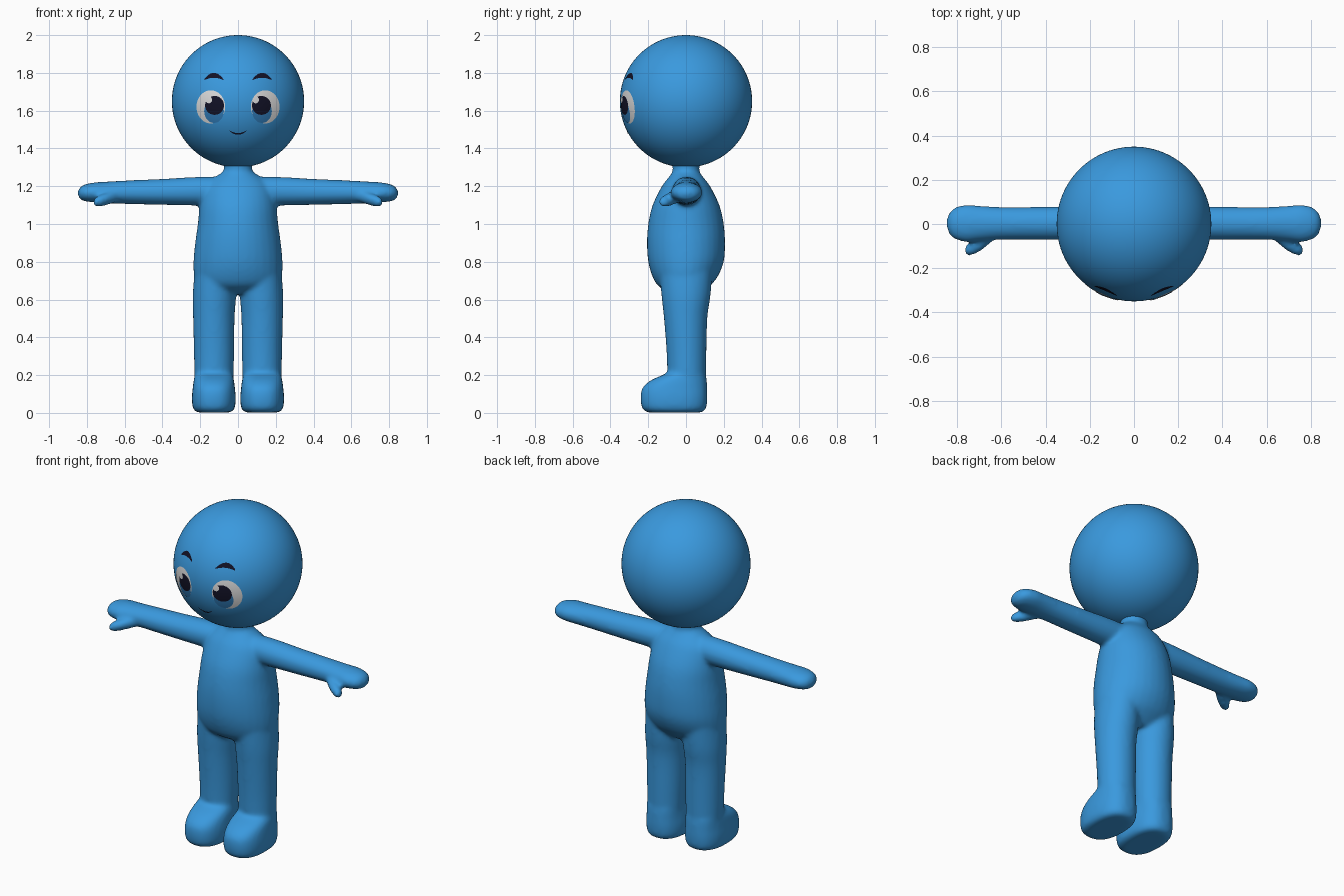
import bpy, bmesh, math
from mathutils import Vector

cube = bpy.data.objects.get("Cube")
if cube:
    bpy.data.objects.remove(cube, do_unlink=True)


def material(name, rgb):
    m = bpy.data.materials.new(name)
    m.use_nodes = True
    m.diffuse_color = (*rgb, 1)
    m.node_tree.nodes["Principled BSDF"].inputs["Base Color"].default_value = (*rgb, 1)
    return m


SKIN = material("sky blue skin", (0.042, 0.32, 0.73))
WHITE = material("eye white", (0.72, 0.72, 0.72))
IRIS = material("iris blue", (0.03, 0.2, 0.48))
DARK = material("dark ink", (0.006, 0.006, 0.02))

HEAD_R, HEAD_Z = 0.35, 1.65


def add_object(name, bm, mat):
    mesh = bpy.data.meshes.new(name)
    bmesh.ops.recalc_face_normals(bm, faces=bm.faces)
    bm.to_mesh(mesh)
    bm.free()
    mesh.materials.append(mat)
    mesh.shade_smooth()
    obj = bpy.data.objects.new(name, mesh)
    bpy.context.collection.objects.link(obj)
    return obj


def refine(keys, steps=4):
    """Smooth spline through the key rings."""
    keys = [Vector(k) for k in keys]
    out = []
    for i in range(len(keys) - 1):
        a, b = keys[max(i - 1, 0)], keys[i]
        c, d = keys[i + 1], keys[min(i + 2, len(keys) - 1)]
        for s in range(steps):
            t = s / steps
            out.append(b + (c - a) * (t / 2) + (2 * a - 5 * b + 4 * c - d) * (t * t / 2)
                       + (3 * b - a - 3 * c + d) * (t ** 3 / 2))
    return out + [keys[-1]]


def loft(bm, keys, place, power=1.0, sides=32):
    """Rings of (station, centre u, centre v, radius u, radius v)."""
    rings = []
    for st, cu, cv, ru, rv in refine(keys):
        ring = []
        for k in range(sides):
            a = math.tau * k / sides
            c, s = math.cos(a), math.sin(a)
            u = cu + ru * math.copysign(abs(c) ** power, c)
            v = cv + rv * math.copysign(abs(s) ** power, s)
            ring.append(bm.verts.new(place(st, u, v)))
        rings.append(ring)
    for r0, r1 in zip(rings, rings[1:]):
        for k in range(sides):
            n = (k + 1) % sides
            bm.faces.new((r0[k], r0[n], r1[n], r1[k]))
    bm.faces.new(rings[0])
    bm.faces.new(rings[-1])


# Body: torso, legs, feet, arms and thumbs fused into one smooth skin
body = bmesh.new()
loft(body, [(0.63, 0, 0, 0.13, 0.08), (0.67, 0, -0.01, 0.205, 0.135),
            (0.72, 0, -0.005, 0.232, 0.172), (0.8, 0, 0, 0.236, 0.2),
            (0.9, 0, 0, 0.227, 0.207), (1.0, 0, 0, 0.213, 0.2),
            (1.1, 0, 0, 0.202, 0.177), (1.2, 0, 0, 0.175, 0.128),
            (1.25, 0, 0, 0.12, 0.09), (1.285, 0, 0, 0.075, 0.07),
            (1.35, 0, 0, 0.085, 0.08)], lambda s, u, v: (u, v, s))

for side in (1, -1):
    upright = lambda s, u, v: (side * u, v, s)
    outward = lambda s, u, v: (side * s, u, v)
    # leg
    loft(body, [(0.05, 0.128, 0.005, 0.1, 0.1), (0.3, 0.127, 0.003, 0.106, 0.105),
                (0.5, 0.128, -0.002, 0.11, 0.115), (0.62, 0.125, 0, 0.115, 0.13),
                (0.75, 0.12, 0, 0.11, 0.14)], upright)
    # foot
    loft(body, [(0.002, 0.128, -0.06, 0.09, 0.145), (0.025, 0.128, -0.063, 0.111, 0.17),
                (0.08, 0.128, -0.064, 0.116, 0.177), (0.13, 0.128, -0.06, 0.112, 0.172),
                (0.17, 0.128, -0.04, 0.107, 0.15), (0.2, 0.128, -0.01, 0.1, 0.115),
                (0.215, 0.128, 0.005, 0.09, 0.09)], upright, 0.82)
    # arm and mitten hand
    loft(body, [(0.0, 0, 1.175, 0.075, 0.075), (0.2, 0.003, 1.174, 0.077, 0.076),
                (0.4, 0.003, 1.17, 0.075, 0.069), (0.6, 0.003, 1.168, 0.074, 0.062),
                (0.7, 0.003, 1.167, 0.08, 0.057), (0.76, 0.003, 1.167, 0.085, 0.053),
                (0.81, 0.003, 1.165, 0.072, 0.045), (0.835, 0.003, 1.163, 0.05, 0.033),
                (0.847, 0.003, 1.163, 0.02, 0.015)], outward)
    # thumb
    loft(body, [(0.62, -0.03, 1.155, 0.03, 0.03), (0.68, -0.072, 1.137, 0.04, 0.033),
                (0.73, -0.105, 1.122, 0.036, 0.032), (0.757, -0.118, 1.115, 0.024, 0.024),
                (0.768, -0.122, 1.113, 0.01, 0.01)], outward)

body_obj = add_object("body", body, SKIN)
remesh = body_obj.modifiers.new("fuse", 'REMESH')
remesh.mode = 'VOXEL'
remesh.voxel_size = 0.011
remesh.use_smooth_shade = True
soften = body_obj.modifiers.new("soften", 'SMOOTH')
soften.factor = 0.5
soften.iterations = 10

# Head
head = bmesh.new()
bmesh.ops.create_uvsphere(head, u_segments=96, v_segments=64, radius=HEAD_R)
add_object("head", head, SKIN).location.z = HEAD_Z


def on_head(x, z, lift):
    r = HEAD_R + lift
    return Vector((x, -math.sqrt(r * r - x * x - (z - HEAD_Z) ** 2), z))


def disc(name, x, z, rx, rz, mat, lift, rings=8, sides=40):
    """Oval plate that hugs the head."""
    bm = bmesh.new()
    prev = None
    for i in range(1, rings + 1):
        f = i / rings
        ring = [bm.verts.new(on_head(x + rx * f * math.cos(math.tau * k / sides),
                                     z + rz * f * math.sin(math.tau * k / sides), lift))
                for k in range(sides)]
        for k in range(sides):
            n = (k + 1) % sides
            if prev:
                bm.faces.new((prev[k], prev[n], ring[n], ring[k]))
        if not prev:
            bm.faces.new(ring)
        prev = ring
    face_forward(add_object(name, bm, mat))


def arc(name, x, z, half, rise, thick, mat, lift=0.002, n=16):
    """Tapered curved stroke that hugs the head."""
    bm = bmesh.new()
    prev = None
    for i in range(n + 1):
        t = 2 * i / n - 1
        mid = z + rise * (1 - t * t)
        w = thick * (1 - 0.75 * t * t) / 2
        pair = [bm.verts.new(on_head(x + half * t, mid + d, lift)) for d in (-w, w)]
        if prev:
            bm.faces.new((prev[0], pair[0], pair[1], prev[1]))
        prev = pair
    face_forward(add_object(name, bm, mat))


def face_forward(obj):
    if obj.data.polygons[0].normal.y > 0:
        obj.data.flip_normals()


# Face
for side, label in ((1, "left"), (-1, "right")):
    disc(label + "_eye_white", side * 0.144, 1.62, 0.076, 0.088, WHITE, 0.0015)
    disc(label + "_iris", side * 0.127, 1.597, 0.052, 0.062, IRIS, 0.0025)
    disc(label + "_pupil", side * 0.124, 1.628, 0.05, 0.05, DARK, 0.0035)
    disc(label + "_eye_glint", side * 0.124 - 0.03, 1.657, 0.017, 0.018, WHITE, 0.0045)
    arc(label + "_eyebrow", side * 0.128, 1.765, 0.05, 0.022, 0.026, DARK)
arc("mouth", 0, 1.495, 0.046, -0.018, 0.009, DARK)
